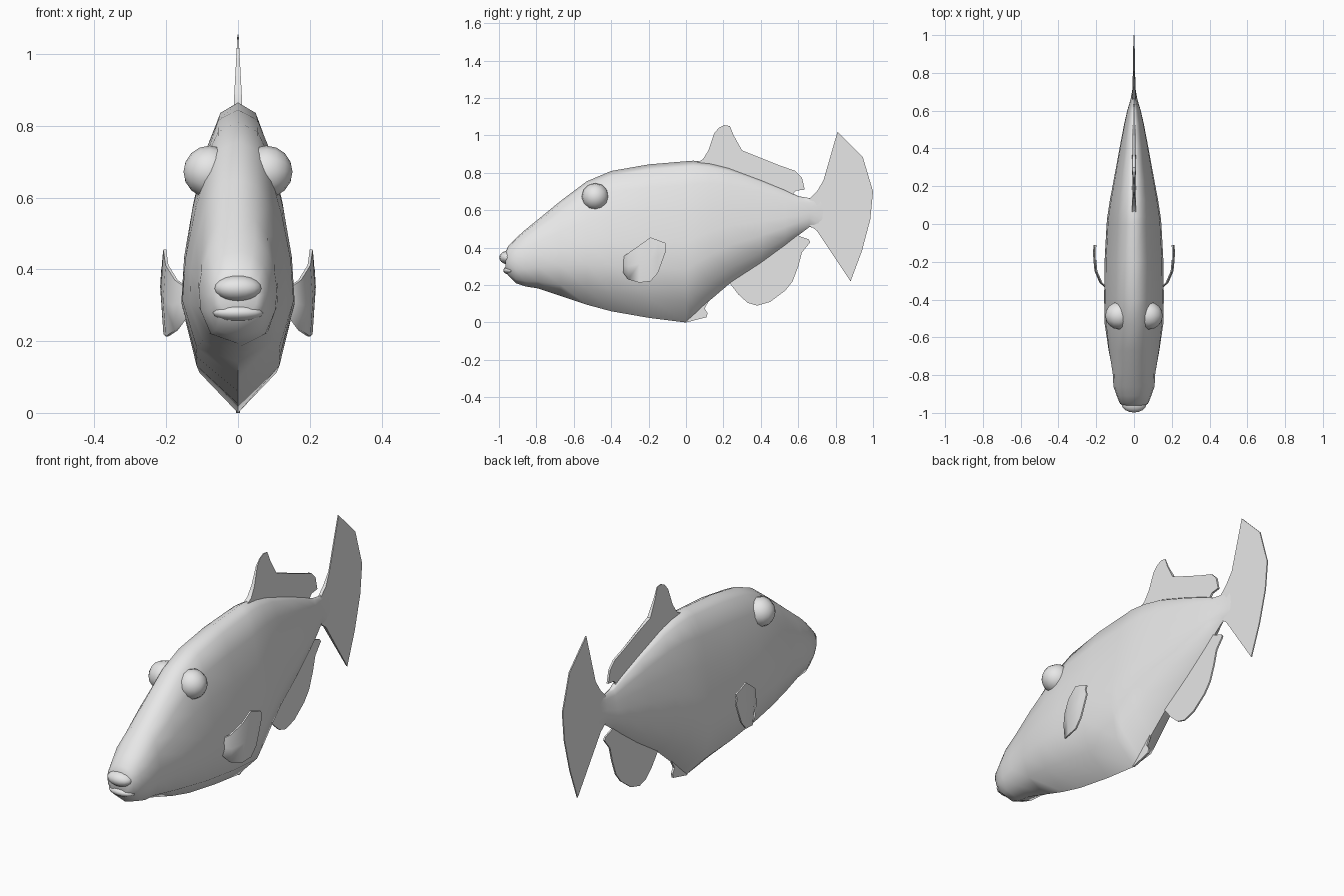
import bpy, bmesh, math

cube = bpy.data.objects.get("Cube")
if cube:
    bpy.data.objects.remove(cube, do_unlink=True)

grey = bpy.data.materials.new("plain grey")
grey.use_nodes = True
grey.diffuse_color = (0.8, 0.8, 0.8, 1)
for node in grey.node_tree.nodes:
    if node.type == "BSDF_PRINCIPLED":
        node.inputs["Base Color"].default_value = (0.8, 0.8, 0.8, 1)


def finish(bm, name, angle):
    bmesh.ops.recalc_face_normals(bm, faces=bm.faces[:])
    mesh = bpy.data.meshes.new(name)
    bm.to_mesh(mesh)
    bm.free()
    mesh.materials.append(grey)
    obj = bpy.data.objects.new(name, mesh)
    bpy.context.collection.objects.link(obj)
    bpy.ops.object.select_all(action="DESELECT")
    obj.select_set(True)
    bpy.context.view_layer.objects.active = obj
    bpy.ops.object.shade_smooth_by_angle(angle=math.radians(angle))
    return obj


def loft(name, rings, angle):
    """Skin closed rings of equal length and cap both ends."""
    bm = bmesh.new()
    loops = [[bm.verts.new(p) for p in ring] for ring in rings]
    n = len(loops[0])
    for a, b in zip(loops, loops[1:]):
        for i in range(n):
            j = (i + 1) % n
            bm.faces.new((a[i], a[j], b[j], b[i]))
    bm.faces.new(loops[0])
    bm.faces.new(loops[-1])
    return finish(bm, name, angle)


def fin(name, outline, half):
    """Thin upright plate; half(y, z) gives the half thickness."""
    bm = bmesh.new()
    left = [bm.verts.new((half(y, z), y, z)) for y, z in outline]
    right = [bm.verts.new((-half(y, z), y, z)) for y, z in outline]
    bm.faces.new(left)
    bm.faces.new(right[::-1])
    n = len(outline)
    for i in range(n):
        j = (i + 1) % n
        bm.faces.new((left[i], right[i], right[j], left[j]))
    return finish(bm, name, 30)


def ball(name, centre, radii, u=16, v=10, turn=0):
    bm = bmesh.new()
    bmesh.ops.create_uvsphere(bm, u_segments=u, v_segments=v, radius=1)
    obj = finish(bm, name, 60)
    obj.location, obj.scale = centre, radii
    obj.rotation_euler = (0, turn, 0)
    return obj


# Body: half cross-sections as (width, height) fractions, snout and trunk
SNOUT = [(0, 1), (.45, .97), (.8, .84), (.95, .68), (1, .5), (.93, .3), (.68, .08), (0, 0)]
TRUNK = [(0, 1), (.35, .965), (.6, .85), (.8, .68), (.95, .5), (1, .33), (.74, .13), (0, 0)]
# y, top, bottom, half width, share of the trunk shape
STATIONS = [
    (-.965, .375, .275, .055, 0), (-.95, .41, .25, .075, 0), (-.91, .45, .21, .092, .1),
    (-.86, .495, .193, .11, .2), (-.79, .552, .182, .115, .4), (-.67, .65, .142, .137, .7),
    (-.53, .755, .095, .155, 1), (-.4, .81, .06, .158, 1), (-.2, .845, .025, .156, 1),
    (0, .862, 0, .145, 1), (.04, .865, .035, .141, 1), (.13, .855, .12, .127, 1),
    (.23, .83, .205, .108, 1), (.4, .765, .315, .077, 1), (.53, .71, .41, .052, 1),
    (.6, .675, .465, .036, 1), (.66, .665, .51, .018, 1), (.71, .68, .505, .009, 1),
    (.77, .7, .48, .003, 1)]
rings = []
for y, top, bottom, w, k in STATIONS:
    half = [((a[0] * (1 - k) + b[0] * k) * w,
             y, bottom + (a[1] * (1 - k) + b[1] * k) * (top - bottom))
            for a, b in zip(SNOUT, TRUNK)]
    rings.append(half + [(-x, yy, z) for x, yy, z in half[-2:0:-1]])
loft("body", rings, 65)

# Lips around the mouth slit
ball("upper_lip", (0, -.953, .347), (.066, .045, .036))
ball("lower_lip", (0, -.937, .279), (.07, .04, .024))

# Fins along the middle
fin("dorsal_fin",
    [(.05, .85), (.09, .872), (.12, .92), (.15, 1.01), (.175, 1.04), (.205, 1.055), (.235, 1.05),
     (.255, 1.0), (.3, .92), (.4, .88), (.5, .84), (.585, .81), (.62, .775), (.635, .71),
     (.59, .705), (.575, .69), (.58, .66), (.4, .7), (.2, .79)],
    lambda y, z: max(.002, .012 - .055 * max(0, z - .86)) if y < .35 else .005)
fin("anal_fin",
    [(.2, .23), (.23, .215), (.28, .15), (.33, .105), (.38, .09), (.45, .11), (.53, .17),
     (.57, .22), (.6, .3), (.62, .375), (.665, .43), (.655, .445), (.61, .46), (.58, .48),
     (.4, .36)],
    lambda y, z: .004)
fin("tail_fin",
    [(.66, .66), (.7, .7), (.735, .76), (.81, 1.02), (.945, .885), (1.0, .7), (.985, .55),
     (.94, .38), (.88, .22), (.7, .49), (.66, .52)],
    lambda y, z: .008 if y < .71 else .003)
fin("belly_keel",
    [(-.06, .04), (0, 0), (.11, .028), (.115, .05), (.1, .075), (.13, .13), (.04, .1)],
    lambda y, z: .005)

# Eyes and side fins, one per side
for side, s in (("left", 1), ("right", -1)):
    ball(side + "_eye", (s * .079, -.485, .672), (.073, .073, .073), 12, 8, s * math.pi / 2)
    # y, x, lower edge, upper edge
    rows = [(-.345, .135, .28, .345), (-.31, .172, .23, .37), (-.25, .198, .213, .412),
            (-.19, .204, .22, .455), (-.15, .206, .265, .44), (-.11, .203, .375, .425)]
    rings = []
    for y, x, lo, hi in rows:
        mid = (lo + hi) / 2
        ring = [(x + .004, lo), (x + .011, mid), (x + .004, hi),
                (x - .004, hi), (x + .003, mid), (x - .004, lo)]
        rings.append([(s * px, y, pz) for px, pz in ring])
    loft(side + "_side_fin", rings, 50)
